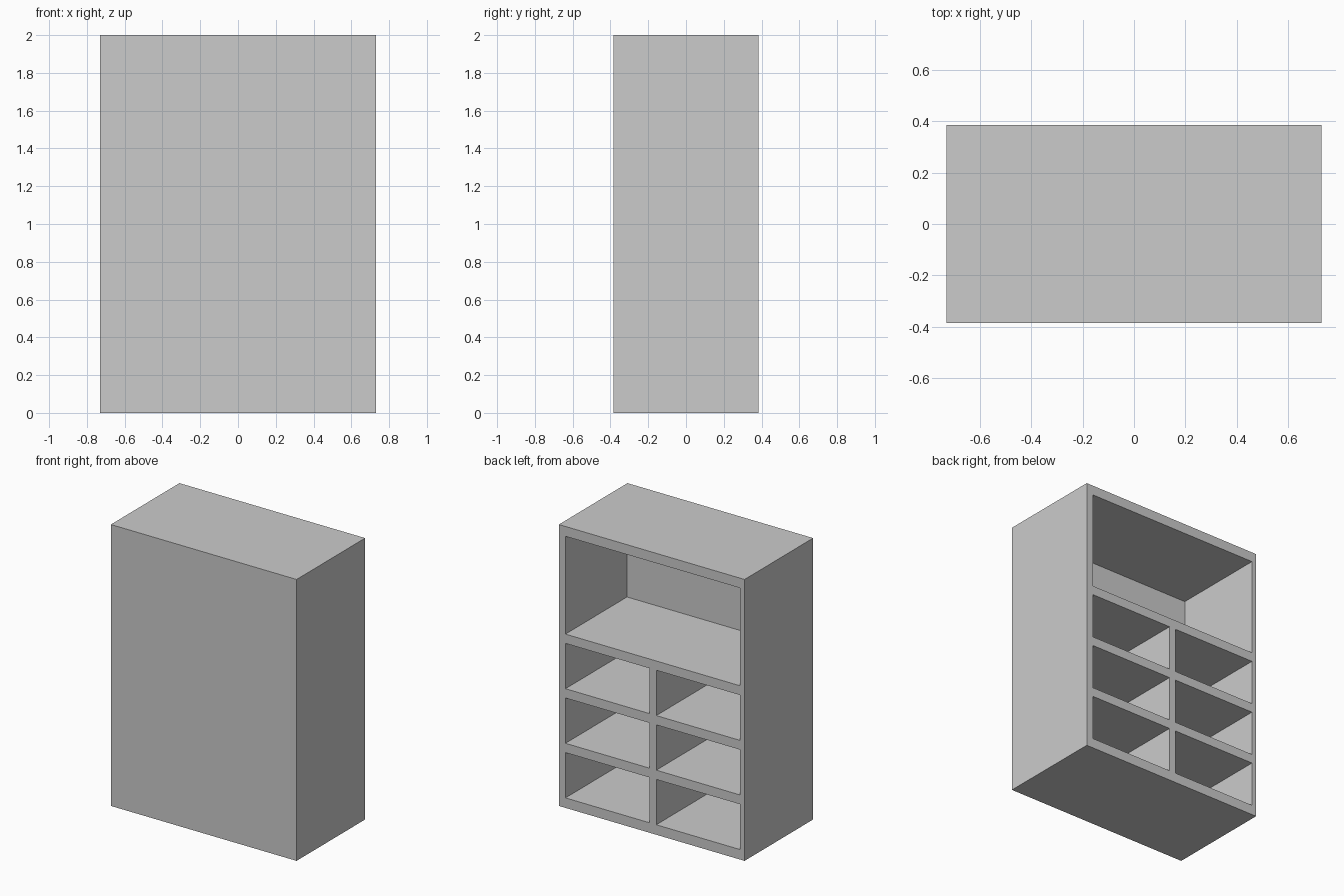
import bpy, bmesh
from mathutils import Matrix, Vector

if "Cube" in bpy.data.objects:
    bpy.data.objects.remove(bpy.data.objects["Cube"])

W, D, H = 1.46, 0.77, 2.0
INNER_Y = -0.306          # inside face of the closed front panel


def add_box(bm, lo, hi):
    lo, hi = Vector(lo), Vector(hi)
    m = Matrix.Translation((lo + hi) / 2) @ Matrix.Diagonal((*(hi - lo), 1))
    bmesh.ops.create_cube(bm, size=1, matrix=m)


def make_object(name, boxes):
    bm = bmesh.new()
    for lo, hi in boxes:
        add_box(bm, lo, hi)
    mesh = bpy.data.meshes.new(name)
    bm.to_mesh(mesh)
    bm.free()
    ob = bpy.data.objects.new(name, mesh)
    bpy.context.collection.objects.link(ob)
    return ob


# Solid cabinet body
cabinet = make_object("cabinet_body", [((-W/2, -D/2, 0), (W/2, D/2, H))])

# Compartments open at the back: one wide on top, three rows of two below
bays = [(-0.695, 0.678, 1.235, 1.93)]
for row in range(3):
    z = 0.071 + row * 0.388
    for x0, x1 in ((-0.695, -0.036), (0.016, 0.678)):
        bays.append((x0, x1, z, z + 0.322))
cutter = make_object("compartment_cutter",
                     [((x0, INNER_Y, z0), (x1, D/2 + 0.1, z1)) for x0, x1, z0, z1 in bays])
cutter.hide_render = True

# Carve the compartments, then drop the cutter
mod = cabinet.modifiers.new("compartments", 'BOOLEAN')
mod.operation = 'DIFFERENCE'
mod.solver = 'EXACT'
mod.object = cutter
bpy.context.view_layer.objects.active = cabinet
bpy.ops.object.modifier_apply(modifier=mod.name)
bpy.data.objects.remove(cutter, do_unlink=True)
